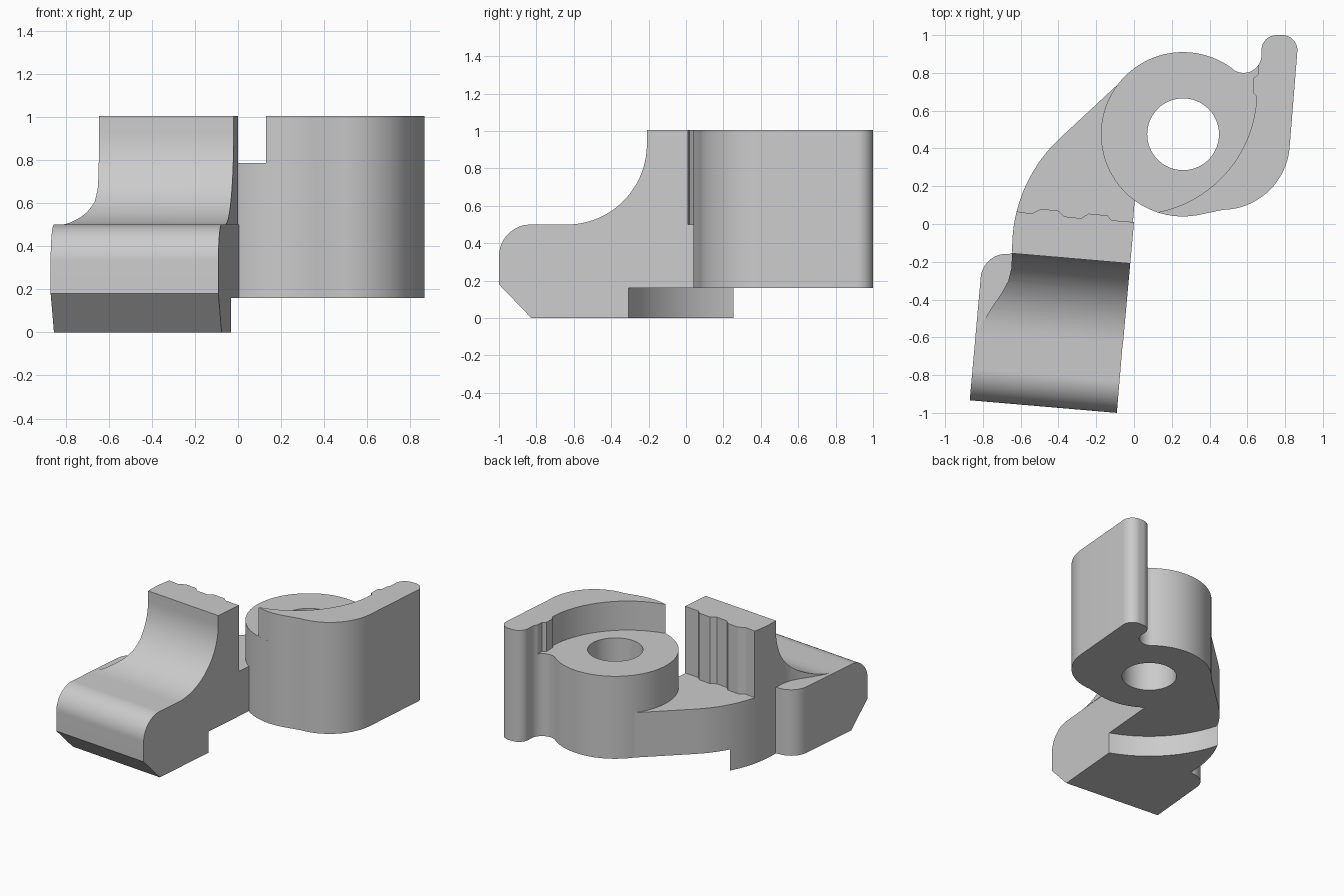
import bpy, bmesh
from math import sin, cos, radians
from mathutils import Matrix

default = bpy.data.objects.get("Cube")
if default:
    bpy.data.objects.remove(default, do_unlink=True)

grey = bpy.data.materials.new("plain grey")
grey.use_nodes = True
grey.diffuse_color = (0.6, 0.6, 0.6, 1)
grey.node_tree.nodes["Principled BSDF"].inputs["Base Color"].default_value = (0.6, 0.6, 0.6, 1)

TILT = Matrix.Rotation(radians(-4.9), 4, 'Z')      # the foot is turned slightly
# maps a side profile (depth, height) so that it is extruded across the width
SIDEWAYS = TILT @ Matrix(((0, 0, 1, 0), (1, 0, 0, 0), (0, 1, 0, 0), (0, 0, 0, 1)))
HUB = (0.26, 0.475)
HUB_R = 0.435
LEDGE, HUB_TOP, TOP, BASE = 0.5, 0.785, 1.005, 0.16


def arc(cx, cy, r, start, end):
    n = max(6, int(abs(end - start) / 4))
    angles = [radians(start + (end - start) * i / n) for i in range(n + 1)]
    return [(cx + r * cos(a), cy + r * sin(a)) for a in angles]


def tilted(u, v):
    p = TILT @ Matrix.Translation((u, v, 0))
    return (p.translation.x, p.translation.y)


def prism(name, points, low, high, matrix=None):
    bm = bmesh.new()
    face = bm.faces.new([bm.verts.new((x, y, low)) for x, y in points])
    moved = bmesh.ops.extrude_face_region(bm, geom=[face])["geom"]
    verts = [g for g in moved if isinstance(g, bmesh.types.BMVert)]
    bmesh.ops.translate(bm, verts=verts, vec=(0, 0, high - low))
    if matrix:
        bm.transform(matrix)
    bmesh.ops.remove_doubles(bm, verts=bm.verts, dist=0.0005)
    bmesh.ops.recalc_face_normals(bm, faces=bm.faces)
    mesh = bpy.data.meshes.new(name)
    bm.to_mesh(mesh)
    bm.free()
    mesh.materials.append(grey)
    obj = bpy.data.objects.new(name, mesh)
    bpy.context.collection.objects.link(obj)
    return obj


def activate(obj):
    bpy.ops.object.select_all(action='DESELECT')
    obj.select_set(True)
    bpy.context.view_layer.objects.active = obj


def combine(obj, tool, operation):
    mod = obj.modifiers.new("shape", 'BOOLEAN')
    mod.operation, mod.solver, mod.object = operation, 'EXACT', tool
    activate(obj)
    bpy.ops.object.modifier_apply(modifier=mod.name)
    bpy.data.objects.remove(tool, do_unlink=True)


# Shared outline pieces
corner = arc(0.465, 0.435, 0.36, -89, -5)
tip = arc(0.785, 0.92, 0.08, -5, 90) + arc(0.755, 0.92, 0.08, 90, 180)
FRONT, RIGHT, LEFT = -1.004, -0.005, -0.787
fillet = arc(-0.64, 0.93, 0.43, 0, -90)

# Hub with the lever's lower body, bored through
hub = prism("hub", arc(*HUB, HUB_R, 53, 284) + corner + tip
            + arc(0.58, 0.895, 0.095, 0, -128), BASE, HUB_TOP)
combine(hub, prism("bore", arc(*HUB, 0.19, 0, 360)[:-1], 0, 1), 'DIFFERENCE')

# Raised wall along the lever, with a small notch near the tip
wall = prism("lever_wall", arc(*HUB, HUB_R, 252.6, 284) + corner + tip
             + arc(0.58, 0.895, 0.095, 0, -35)
             + [(0.655, 0.79), (0.63, 0.77), (0.63, 0.695), (0.645, 0.68)]
             + arc(0, 0.7, 0.65, -3, -78), HUB_TOP, TOP)

# Arm and foot: plan outline shaped by a side profile
plan = (arc(*HUB, HUB_R - 0.005, 233.5, 137) + arc(0.145, -0.125, 0.79, 132, 182)
        + arc(-0.675, -0.295, 0.137, 84, 175)
        + [tilted(LEFT, FRONT - 0.1), tilted(RIGHT, FRONT - 0.1)])
arm = prism("arm_and_foot", plan, -0.2, 1.2)
side = ([(1.5, LEDGE)] + arc(FRONT + 0.17, LEDGE - 0.17, 0.17, 90, 180)
        + [(FRONT, 0.18), (-0.83, 0), (1.5, 0)])
combine(arm, prism("side", side, -1.5, 0.5, SIDEWAYS), 'INTERSECT')
# Round clearance under the arm, concentric with the hub
combine(arm, prism("clearance", arc(*HUB, 0.837, 0, 360)[:-1], -0.3, BASE), 'DIFFERENCE')

# Upright jaw with a ribbed back and a scooped front
ribs = [(0, 0.01), (-0.12, 0.02), (-0.14, 0.045), (-0.24, 0.055), (-0.28, 0.03),
        (-0.37, 0.04), (-0.4, 0.07), (-0.49, 0.08), (-0.54, 0.055)]
flare = [(-0.65, -0.24), (-0.665, -0.3), (-0.7, -0.365), (-0.755, -0.445),
         (-0.8, -0.52), (-0.825, -0.6), tilted(LEFT, -0.8)]
jaw = prism("jaw", ribs + arc(0.145, -0.125, 0.79, 166, 182) + flare
            + [tilted(RIGHT, -0.8)], 0.2, 1.3)
scoop = [(0.5, TOP), (-0.21, TOP)] + fillet + [(0.5, LEDGE)]
combine(jaw, prism("scoop", scoop, -1.5, 0.5, SIDEWAYS), 'INTERSECT')

for part in (hub, wall, arm, jaw):
    activate(part)
    bpy.ops.object.shade_smooth_by_angle(angle=radians(25))
